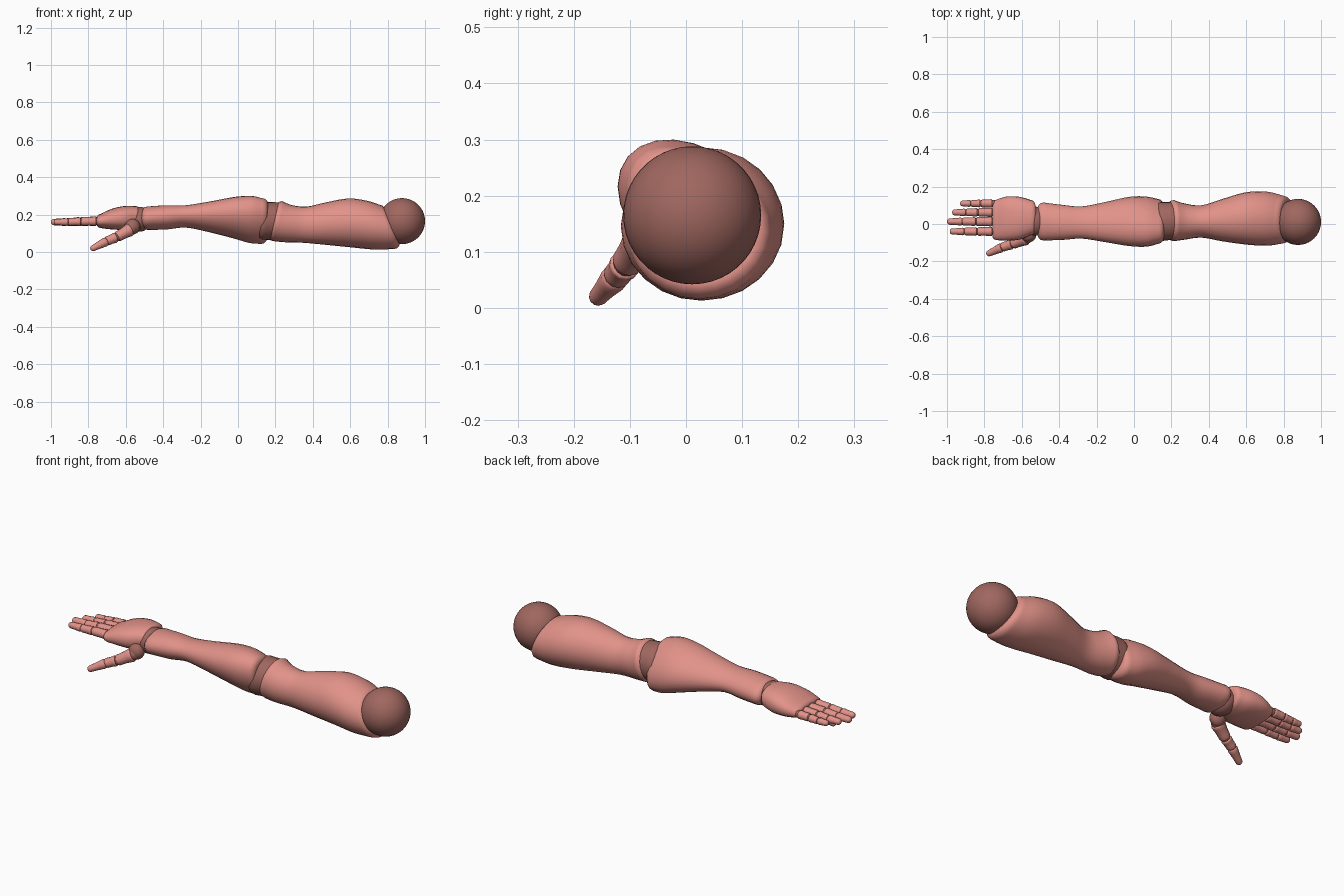
import bpy, bmesh, math
from mathutils import Vector, Matrix

if "Cube" in bpy.data.objects:
    bpy.data.objects.remove(bpy.data.objects["Cube"])


def material(name, color):
    m = bpy.data.materials.new(name)
    m.diffuse_color = (*color, 1)
    m.use_nodes = True
    m.node_tree.nodes["Principled BSDF"].inputs["Base Color"].default_value = m.diffuse_color
    return m


SKIN = material("salmon_shell", (0.76, 0.29, 0.25))
JOINT = material("dark_joint", (0.35, 0.135, 0.115))


def finish(bm, name, mat, matrix=None):
    bmesh.ops.recalc_face_normals(bm, faces=bm.faces)
    me = bpy.data.meshes.new(name)
    bm.to_mesh(me)
    bm.free()
    me.materials.append(mat)
    ob = bpy.data.objects.new(name, me)
    bpy.context.collection.objects.link(ob)
    if matrix:
        ob.matrix_world = matrix
    bpy.ops.object.select_all(action='DESELECT')
    ob.select_set(True)
    bpy.context.view_layer.objects.active = ob
    bpy.ops.object.shade_smooth_by_angle(angle=math.radians(50))
    return ob


def catmull(a, b, c, d, t):
    return [0.5 * (2 * q + (r - p) * t + (2 * p - 5 * q + 4 * r - s) * t * t
                   + (3 * q - p - 3 * r + s) * t ** 3) for p, q, r, s in zip(a, b, c, d)]


def loft(name, keys, mat, bevel, matrix=None, sides=24, steps=4, twist=(0, 0), power=1.0):
    """Rounded tube along x; keys are (x_top, z_top, x_bottom, z_bottom, y_min, y_max)."""
    rows, n = [], len(keys) - 1
    for i in range(n):
        k = [keys[max(0, min(n, i + j))] for j in (-1, 0, 1, 2)]
        rows += [catmull(*k, s / steps) for s in range(steps)]
    rows.append(list(keys[-1]))
    # rounded rims on both ends
    rims = [(bevel * math.sin(a), bevel * (1 - math.cos(a)))
            for a in (math.radians(d) for d in (30, 60, 85))]

    def rim(row, off, ins):
        xt, zt, xb, zb, y0, y1 = row
        return [xt + off, zt - ins, xb + off, zb + ins, y0 + ins, y1 - ins]
    rows = ([rim(rows[0], -o, i) for o, i in reversed(rims)] + rows
            + [rim(rows[-1], o, i) for o, i in rims])
    bm, rings = bmesh.new(), []
    for j, (xt, zt, xb, zb, y0, y1) in enumerate(rows):
        f = j / (len(rows) - 1)
        phi = twist[0] * (1 - f) + twist[1] * f
        ring = []
        for s in range(sides):
            a = 2 * math.pi * s / sides
            c, v = math.cos(a), math.sin(a + phi)
            c = math.copysign(abs(c) ** power, c)
            v = math.copysign(abs(v) ** power, v)
            u = (v + 1) / 2
            ring.append(bm.verts.new((xb + (xt - xb) * u,
                                      (y0 + y1) / 2 + (y1 - y0) / 2 * c,
                                      zb + (zt - zb) * u)))
        rings.append(ring)
    for r, q in zip(rings, rings[1:]):
        for s in range(sides):
            t = (s + 1) % sides
            bm.faces.new((r[s], r[t], q[t], q[s]))
    bm.faces.new(rings[0])
    bm.faces.new(rings[-1])
    return finish(bm, name, mat, matrix)


def ball(name, center, radii, mat, seg=20):
    bm = bmesh.new()
    bmesh.ops.create_uvsphere(bm, u_segments=seg, v_segments=seg // 2 + 2, radius=1)
    bmesh.ops.transform(bm, verts=bm.verts,
                        matrix=Matrix.Translation(center) @ Matrix.Diagonal((*radii, 1)))
    return finish(bm, name, mat)


def digit(name, points, radii):
    """Chain of shells with a dark ball at the start of every shell."""
    pts = [Vector(p) for p in points]
    for i, (p, q) in enumerate(zip(pts, pts[1:])):
        r0, r1 = radii[i], radii[i + 1]
        d = q - p
        length = d.length
        last = i == len(pts) - 2
        g, end = 0.006, (r1 * 0.9 if last else 0.006)
        b = 0.006
        rm = (r0 + r1) / 2 * 0.95
        keys = [(x, r, x, -r, -r, r) for x, r in
                ((g + b, r0), (length * 0.5, rm), (length - end, r1))]
        m = Matrix.Translation(p) @ d.to_track_quat('X', 'Z').to_matrix().to_4x4()
        loft(f"{name}_shell_{i + 1}", keys, SKIN, r1 * 0.9 if last else b, m, sides=12, steps=2)
        ball(f"{name}_joint_{i + 1}", p, (r0 * 0.86,) * 3, JOINT, 12)


# shoulder ball
ball("shoulder_ball", (0.877, 0.011, 0.165), (0.123,) * 3, JOINT, 40)

# upper arm with slanted shoulder end
loft("upper_arm", [
    (0.235, 0.272, 0.19, 0.058, -0.092, 0.128),
    (0.29, 0.250, 0.25, 0.052, -0.084, 0.110),
    (0.37, 0.243, 0.35, 0.049, -0.073, 0.100),
    (0.47, 0.265, 0.47, 0.038, -0.092, 0.133),
    (0.59, 0.286, 0.61, 0.024, -0.110, 0.170),
    (0.69, 0.274, 0.73, 0.013, -0.116, 0.173),
    (0.755, 0.253, 0.835, 0.016, -0.104, 0.152)], SKIN, 0.03)

# elbow drum
loft("elbow_joint", [(0.155, 0.268, 0.13, 0.062, -0.092, 0.118),
                     (0.215, 0.265, 0.18, 0.066, -0.085, 0.118)], JOINT, 0.03)

# forearm, its oval turning toward the elbow
loft("forearm", [
    (-0.485, 0.243, -0.485, 0.118, -0.088, 0.115),
    (-0.38, 0.250, -0.38, 0.120, -0.085, 0.102),
    (-0.28, 0.250, -0.28, 0.130, -0.078, 0.094),
    (-0.15, 0.270, -0.16, 0.107, -0.097, 0.117),
    (-0.02, 0.294, -0.03, 0.074, -0.118, 0.145),
    (0.07, 0.300, 0.06, 0.048, -0.121, 0.147),
    (0.13, 0.288, 0.125, 0.042, -0.106, 0.134)], SKIN, 0.03, twist=(0, -0.45))

# wrist
ball("wrist_joint", (-0.525, 0.015, 0.175), (0.062, 0.078, 0.066), JOINT, 24)

# palm
loft("palm", [
    (-0.735, 0.203, -0.735, 0.128, -0.086, 0.130),
    (-0.68, 0.229, -0.68, 0.121, -0.089, 0.147),
    (-0.61, 0.245, -0.61, 0.118, -0.083, 0.145),
    (-0.545, 0.245, -0.56, 0.126, -0.060, 0.128)], SKIN, 0.022, power=0.85)

# four fingers: y position, tip x, thickness
for name, y, tip, r in (("little_finger", 0.110, -0.930, 0.021),
                        ("ring_finger", 0.062, -0.972, 0.023),
                        ("middle_finger", 0.013, -1.000, 0.024),
                        ("index_finger", -0.040, -0.985, 0.023)):
    base = -0.752
    xs = [base + (tip - base) * f for f in (0, 0.36, 0.66, 1)]
    digit(name, [(x, y, z) for x, z in zip(xs, (0.165, 0.163, 0.160, 0.160))],
          [r * 1.08, r, r * 0.88, r * 0.72])

# thumb
ball("thumb_base_joint", (-0.565, -0.062, 0.135), (0.042, 0.036, 0.042), JOINT, 16)
digit("thumb", [(-0.572, -0.075, 0.122), (-0.648, -0.106, 0.080),
                (-0.703, -0.124, 0.057), (-0.787, -0.162, 0.014)],
      [0.036, 0.028, 0.025, 0.017])
